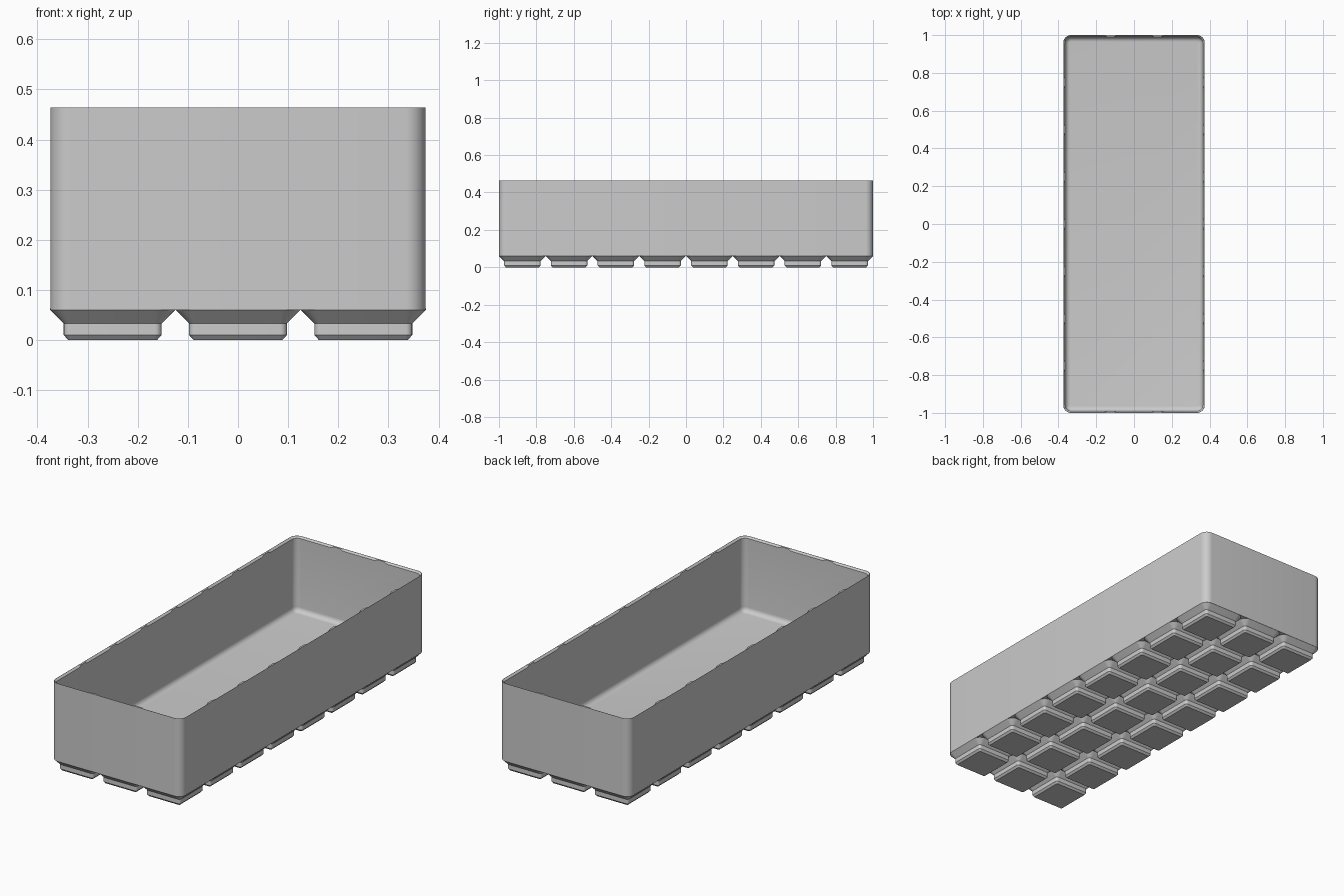
import bpy, bmesh, math

cube = bpy.data.objects.get("Cube")
if cube:
    bpy.data.objects.remove(cube, do_unlink=True)

PITCH, COLS, ROWS = 0.25, 3, 8
HALF_X, HALF_Y = 0.374, 1.0
CORNER = 0.04
DECK, FLOOR, TOP = 0.06, 0.075, 0.464
WALL, FILLET = 0.01, 0.025

grey = bpy.data.materials.new("light grey plastic")
grey.use_nodes = True
colour = (0.6, 0.6, 0.6, 1)
grey.diffuse_color = colour
grey.node_tree.nodes["Principled BSDF"].inputs["Base Color"].default_value = colour


def ring(bm, cx, cy, hx, hy, r, z, steps=8):
    """Vertices of a rounded rectangle at height z."""
    verts = []
    for k, (sx, sy) in enumerate([(1, 1), (-1, 1), (-1, -1), (1, -1)]):
        for i in range(steps + 1):
            a = math.pi / 2 * (k + i / steps)
            verts.append(bm.verts.new((cx + sx * (hx - r) + r * math.cos(a),
                                       cy + sy * (hy - r) + r * math.sin(a), z)))
    return verts


def loft(bm, cx, cy, hx, hy, r, profile):
    """Capped solid through rounded rectangles, profile = (inset, height)."""
    rings = [ring(bm, cx, cy, hx - d, hy - d, max(r - d, 0.005), z) for d, z in profile]
    for a, b in zip(rings, rings[1:]):
        for i in range(len(a)):
            j = (i + 1) % len(a)
            bm.faces.new((a[i], a[j], b[j], b[i]))
    bm.faces.new(rings[0][::-1])
    bm.faces.new(rings[-1])


def finish(bm, name):
    bmesh.ops.recalc_face_normals(bm, faces=bm.faces)
    mesh = bpy.data.meshes.new(name)
    bm.to_mesh(mesh)
    bm.free()
    mesh.materials.append(grey)
    obj = bpy.data.objects.new(name, mesh)
    bpy.context.collection.objects.link(obj)
    return obj


def smooth(obj):
    bpy.ops.object.select_all(action="DESELECT")
    obj.select_set(True)
    bpy.context.view_layer.objects.active = obj
    bpy.ops.object.shade_smooth_by_angle(angle=math.radians(30))


def cells():
    for i in range(COLS):
        for j in range(ROWS):
            yield (i - (COLS - 1) / 2) * PITCH, (j - (ROWS - 1) / 2) * PITCH


# Open bin: outer wall, rim, inner wall, filleted floor
arc = [(WALL + FILLET * (1 - math.cos(a)), FLOOR + FILLET * (1 - math.sin(a)))
       for a in (math.pi / 2 * i / 6 for i in range(7))]
bm = bmesh.new()
loft(bm, 0, 0, HALF_X, HALF_Y, CORNER, [(0, DECK), (0, TOP), (WALL, TOP)] + arc)
bin_body = finish(bm, "bin_body")

# Stacking lip: bevel the rim cell by cell, leaving small points between cells
bm = bmesh.new()
for x, y in cells():
    loft(bm, x, y, 0.1235, 0.1235, CORNER,
         [(0.025, TOP - 0.025), (0, TOP), (0, TOP + 0.01)])
cutter = finish(bm, "lip_cutter")
cutter.hide_render = True
cut = bin_body.modifiers.new("lip", "BOOLEAN")
cut.operation, cut.solver, cut.object = "DIFFERENCE", "EXACT", cutter
bpy.context.view_layer.objects.active = bin_body
bpy.ops.object.modifier_apply(modifier="lip")
bpy.data.objects.remove(cutter, do_unlink=True)
smooth(bin_body)

# Grid of stepped feet
bm = bmesh.new()
for x, y in cells():
    loft(bm, x, y, 0.1245, 0.1245, CORNER,
         [(0.036, 0), (0.027, 0.01), (0.027, 0.033), (0, DECK), (0, DECK + 0.003)])
smooth(finish(bm, "feet"))
